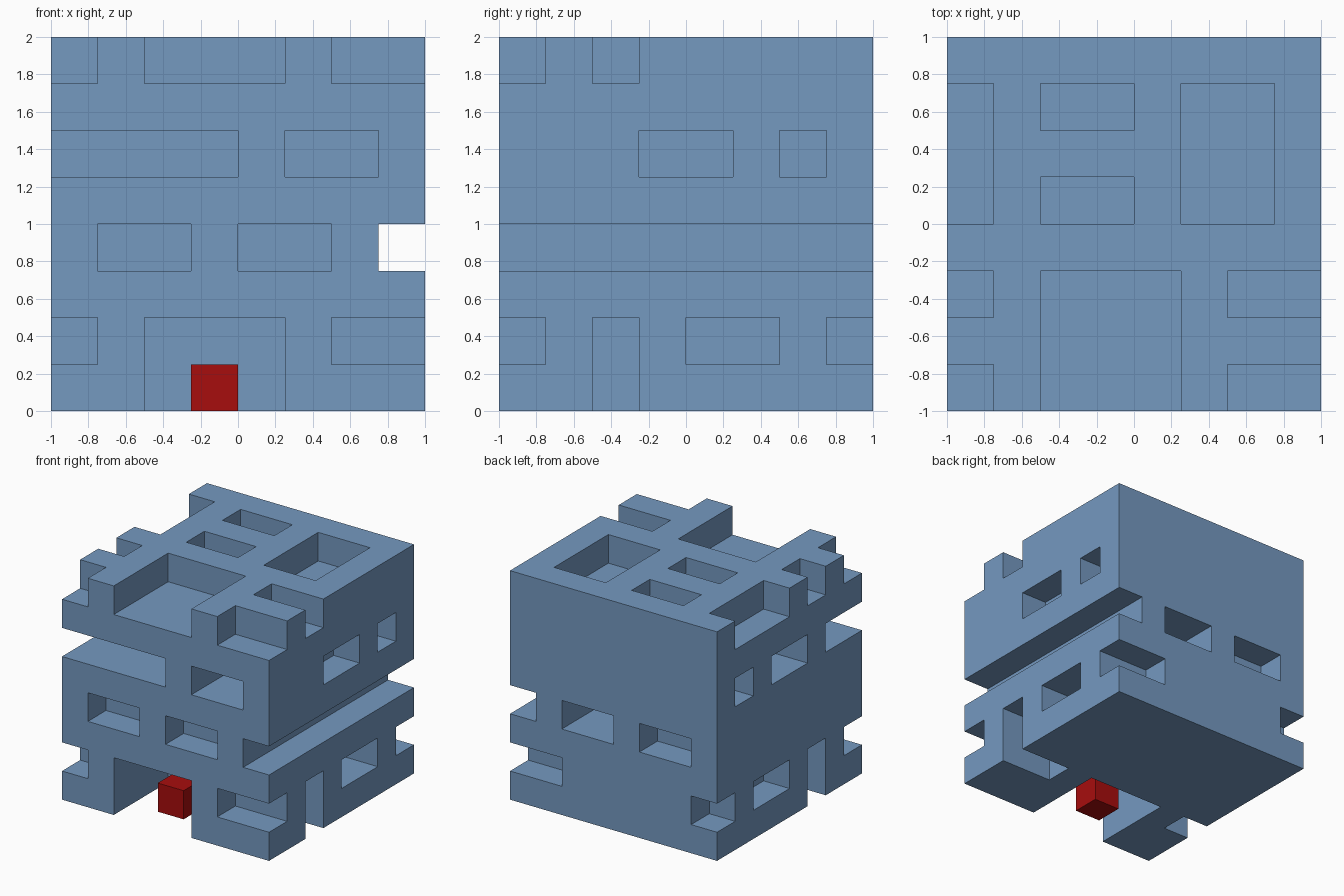
import bpy, bmesh
from mathutils import Matrix, Vector

if "Cube" in bpy.data.objects:
    bpy.data.objects.remove(bpy.data.objects["Cube"], do_unlink=True)

CELL = 0.25  # the block is an 8 x 8 x 8 grid of cells


def material(name, colour):
    m = bpy.data.materials.new(name)
    m.use_nodes = True
    m.diffuse_color = (*colour, 1)
    bsdf = next(n for n in m.node_tree.nodes if n.type == "BSDF_PRINCIPLED")
    bsdf.inputs["Base Color"].default_value = (*colour, 1)
    bsdf.inputs["Roughness"].default_value = 0.8
    return m


def add_box(bm, lo, hi):
    """Add a box between two grid corners, given in cells."""
    lo, hi = Vector(lo), Vector(hi)
    centre = ((lo + hi) / 2 - Vector((4, 4, 0))) * CELL
    size = (hi - lo) * CELL
    bmesh.ops.create_cube(bm, size=1, matrix=Matrix.Translation(centre) @ Matrix.Diagonal((*size, 1)))


def make_object(name, boxes, mat):
    bm = bmesh.new()
    for lo, hi in boxes:
        add_box(bm, lo, hi)
    mesh = bpy.data.meshes.new(name)
    bm.to_mesh(mesh)
    bm.free()
    mesh.materials.append(mat)
    obj = bpy.data.objects.new(name, mesh)
    bpy.context.collection.objects.link(obj)
    return obj


blue = material("soft blue", (0.178, 0.319, 0.527))
red = material("deep red", (0.386, 0.004, 0.004))

# Cuts per layer as (x0, x1, y0, y1) in cells; -1 and 9 run past the block
top_cuts = [
    (-1, 1, 4, 7), (2, 4, 6, 7), (2, 4, 4, 5), (5, 7, 4, 7),
    (-1, 1, 2, 3), (2, 5, -1, 3), (6, 9, 2, 3),
    (-1, 1, -1, 1), (6, 9, -1, 1),
]
upper_cuts = [
    (-1, 4, -1, 2), (5, 7, -1, 2),
    (7, 9, 3, 5), (-1, 2, 3, 5), (6, 9, 6, 7), (-1, 2, 6, 7),
]
middle_cuts = [
    (7, 9, -1, 9), (1, 3, -1, 1), (4, 6, -1, 1),
    (4, 6, 6, 9), (1, 3, 7, 9),
]
lower_cuts = [
    (x0, x1, y0, y1)
    for x0, x1 in ((-1, 1), (6, 9))
    for y0, y1 in ((-1, 1), (4, 6), (7, 9))
]
# Doorway and side slots that are open at the bottom
base_cuts = [(2, 5, -1, 3), (-1, 1, 2, 3), (6, 9, 2, 3)]

cut_boxes = []
for cuts, z0, z1 in ((top_cuts, 7, 9), (upper_cuts, 5, 6), (middle_cuts, 3, 4),
                     (lower_cuts, 1, 2), (base_cuts, -1, 2)):
    cut_boxes += [((x0, y0, z0), (x1, y1, z1)) for x0, x1, y0, y1 in cuts]

# Carve the block
block = make_object("carved_block", [((0, 0, 0), (8, 8, 8))], blue)
cutter = make_object("block_cutter", cut_boxes, blue)
cutter.hide_render = True
mod = block.modifiers.new("carve", "BOOLEAN")
mod.operation = "DIFFERENCE"
mod.solver = "EXACT"
mod.object = cutter
bpy.context.view_layer.objects.active = block
bpy.ops.object.modifier_apply(modifier=mod.name)
bpy.data.objects.remove(cutter, do_unlink=True)

# Small cube standing in the doorway
make_object("doorway_cube", [((3, 1, 0), (4, 2, 1))], red)
